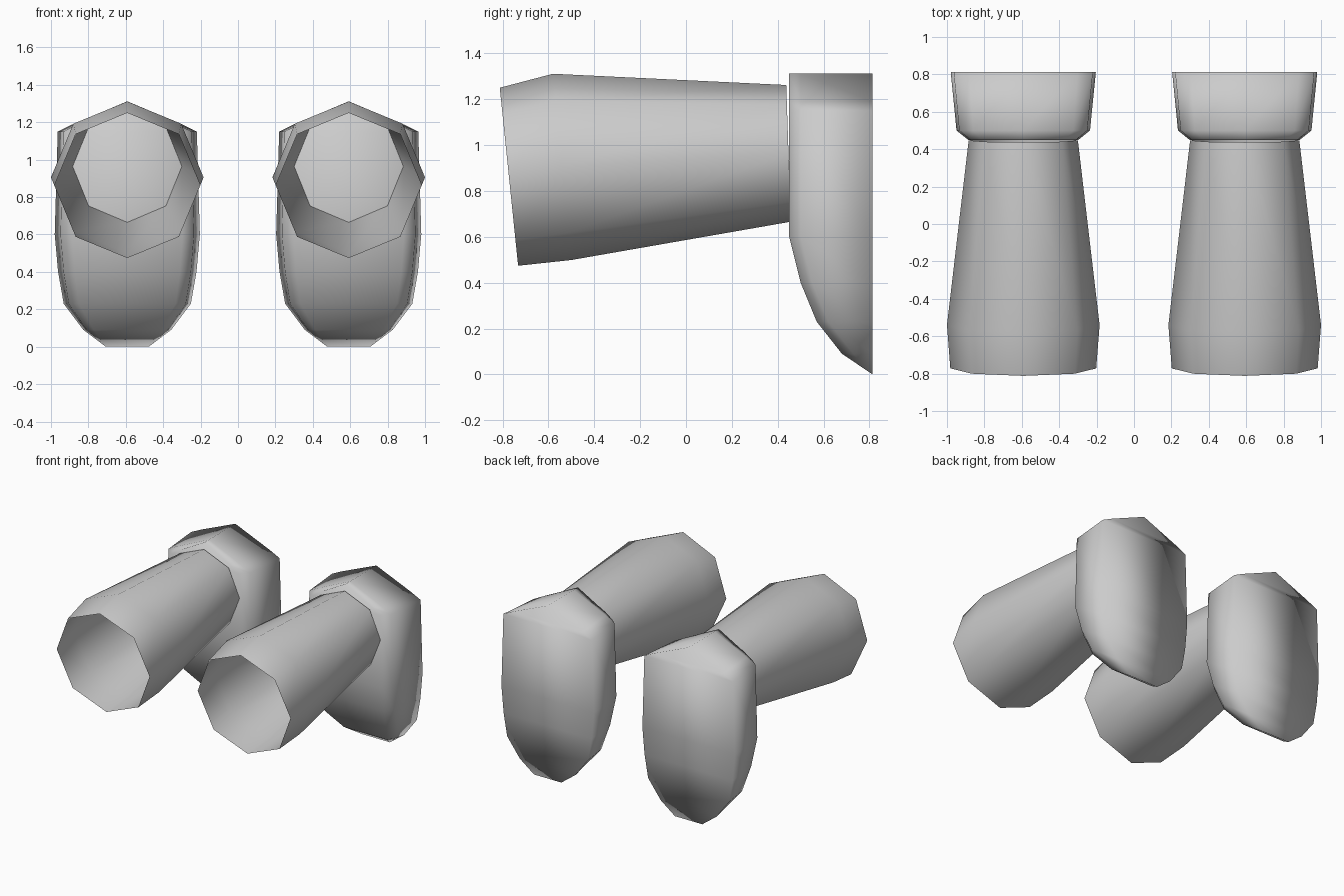
import bpy, bmesh, math

if "Cube" in bpy.data.objects:
    bpy.data.objects.remove(bpy.data.objects["Cube"])

CENTRE_X = 0.592

grey = bpy.data.materials.new("light grey")
grey.diffuse_color = (0.6, 0.6, 0.6, 1)
grey.use_nodes = True
grey.node_tree.nodes["Principled BSDF"].inputs["Base Color"].default_value = grey.diffuse_color


def finish(bm, name):
    bmesh.ops.remove_doubles(bm, verts=bm.verts, dist=0.002)
    bmesh.ops.recalc_face_normals(bm, faces=bm.faces)
    for f in bm.faces:
        f.smooth = True
    mesh = bpy.data.meshes.new(name)
    bm.to_mesh(mesh)
    bm.free()
    mesh.materials.append(grey)
    bpy.context.collection.objects.link(bpy.data.objects.new(name, mesh))


def loft(bm, rings):
    """Bridge a list of closed rings of points."""
    rows = [[bm.verts.new(p) for p in ring] for ring in rings]
    for a, b in zip(rows, rows[1:]):
        n = len(a)
        for i in range(n):
            j = (i + 1) % n
            bm.faces.new((a[i], a[j], b[j], b[i]))
    return rows


def trouser_leg(cx, name):
    # Open eight-sided tube: y, centre z, half width, half height, y tilt
    stations = [(-0.772, 0.862, 0.390, 0.388, -0.040),
                (-0.540, 0.905, 0.408, 0.406, -0.040),
                (0.447, 0.964, 0.292, 0.298, -0.010)]
    rings = []
    for y, cz, rx, rz, tilt in stations:
        ring = []
        for k in range(8):
            a = math.radians(90 + 45 * k)
            ring.append((cx + rx * math.cos(a), y + tilt * math.sin(a),
                         cz + rz * math.sin(a)))
        rings.append(ring)
    bm = bmesh.new()
    loft(bm, rings)
    finish(bm, name)


def shoe(cx, name):
    # Cross-sections from toe to heel: z, sole half width, instep y
    stations = [(0.00, 0.115, 0.814), (0.09, 0.235, 0.68),
                (0.23, 0.340, 0.57), (0.40, 0.370, 0.50),
                (0.60, 0.388, 0.45), (1.15, 0.372, 0.45),
                (1.19, 0.290, 0.45), (1.312, 0.0, 0.45)]
    sole = 0.814
    rings = []
    for z, w, top in stations:
        side = min(top + 0.05, sole)
        half = [(w, sole), (0.92 * w, side), (0.76 * w, top)]
        if top == sole:
            half = [(w, sole)] * 3
        pts = half + [(-x, y) for x, y in reversed(half)]
        rings.append([(cx + x, y, z) for x, y in pts])
    bm = bmesh.new()
    loft(bm, rings)
    # Collapsed toe and heel close themselves when doubles are merged
    finish(bm, name)


for side, label in ((-1, "left"), (1, "right")):
    trouser_leg(side * CENTRE_X, label + "_trouser_leg")
    shoe(side * CENTRE_X, label + "_shoe")
